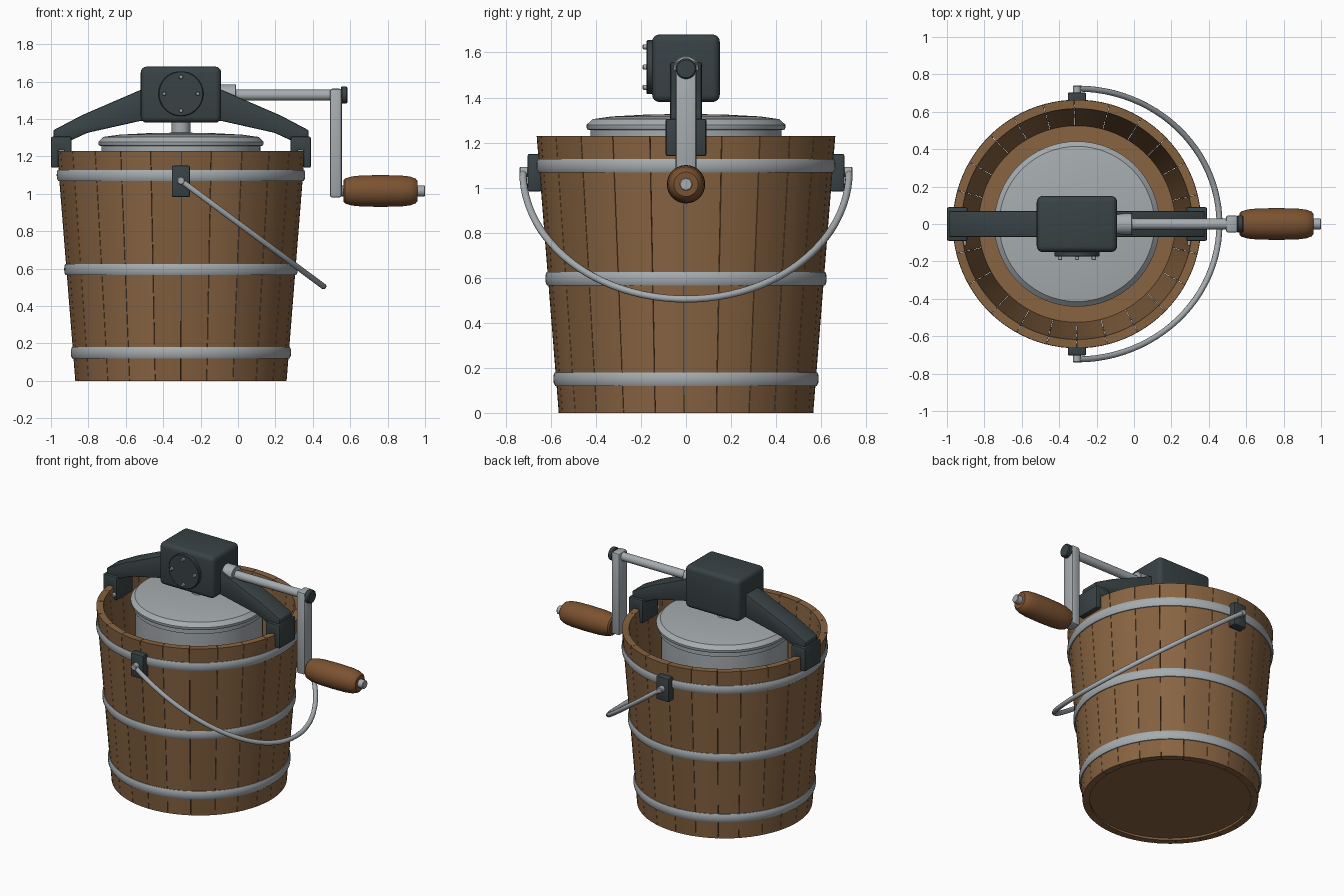
import bpy, bmesh, random
from math import sin, cos, pi, radians
from mathutils import Matrix, Vector

if "Cube" in bpy.data.objects:
    bpy.data.objects.remove(bpy.data.objects["Cube"])

random.seed(4)
CX = -0.305                      # bucket axis


def material(name, r, g, b):
    m = bpy.data.materials.new(name)
    m.diffuse_color = (r, g, b, 1)
    m.use_nodes = True
    m.node_tree.nodes["Principled BSDF"].inputs["Base Color"].default_value = m.diffuse_color
    return m


WOOD = material("wood", 0.25, 0.13, 0.055)
WOOD2 = material("wood_dark", 0.225, 0.115, 0.048)
GRIP = material("grip_wood", 0.20, 0.085, 0.03)
IRON = material("cast_iron", 0.04, 0.055, 0.06)
STEEL = material("steel", 0.38, 0.41, 0.43)


def finish(name, bm, mat, bevel=0, seg=3, smooth=35):
    bmesh.ops.recalc_face_normals(bm, faces=bm.faces[:])
    if bevel:
        bmesh.ops.bevel(bm, geom=bm.edges[:], offset=bevel, segments=seg,
                        profile=0.5, affect='EDGES')
    me = bpy.data.meshes.new(name)
    bm.to_mesh(me)
    bm.free()
    me.materials.append(mat)
    ob = bpy.data.objects.new(name, me)
    bpy.context.collection.objects.link(ob)
    bpy.ops.object.select_all(action='DESELECT')
    ob.select_set(True)
    bpy.context.view_layer.objects.active = ob
    bpy.ops.object.shade_smooth_by_angle(angle=radians(smooth))
    return ob


def box(name, x, y, z, mat, bevel=0.008, seg=2):
    bm = bmesh.new()
    bmesh.ops.create_cube(bm, size=1)
    for v in bm.verts:
        v.co = [lo + (hi - lo) * (c + 0.5) for c, (lo, hi) in zip(v.co, (x, y, z))]
    return finish(name, bm, mat, bevel, seg)


def lathe(name, profile, mat, origin=(CX, 0, 0), axis=(0, 0, 1), n=64, closed=False):
    """Revolve (radius, height) points; an open profile gets capped."""
    bm = bmesh.new()
    rot = Vector((0, 0, 1)).rotation_difference(Vector(axis)).to_matrix().to_4x4()
    M = Matrix.Translation(origin) @ rot
    rings = [[bm.verts.new(M @ Vector((r * cos(2 * pi * i / n), r * sin(2 * pi * i / n), h)))
              for i in range(n)] for r, h in profile]
    pairs = list(zip(rings, rings[1:]))
    if closed:
        pairs.append((rings[-1], rings[0]))
    else:
        bm.faces.new(rings[0])
        bm.faces.new(rings[-1])
    for a, b in pairs:
        for i in range(n):
            j = (i + 1) % n
            bm.faces.new((a[i], a[j], b[j], b[i]))
    return finish(name, bm, mat)


def rod(name, r, length, origin, axis, mat, chamfer=0.004, n=24):
    return lathe(name, [(r - chamfer, 0), (r, chamfer), (r, length - chamfer),
                        (r - chamfer, length)], mat, origin, axis, n)


def prism(name, pts, y, mat, bevel=0.008):
    bm = bmesh.new()
    f = bm.faces.new([bm.verts.new((px, -y, pz)) for px, pz in pts])
    ext = bmesh.ops.extrude_face_region(bm, geom=[f])
    for v in ext["geom"]:
        if isinstance(v, bmesh.types.BMVert):
            v.co.y = y
    return finish(name, bm, mat, bevel, 2)


# --- bucket: tapered staves, floor, hoops
H, WALL, N, SEG = 1.23, 0.046, 24, 4


def wall_r(z):
    return 0.565 + 0.098 * z / H


cuts = [2 * pi * i / N + random.uniform(-0.025, 0.025) for i in range(N)]
cuts[18] = 1.5 * pi                       # a seam on the front centre line
cuts.append(cuts[0] + 2 * pi)
for k in range(N):
    bm = bmesh.new()
    a0, a1 = cuts[k] + 0.002, cuts[k + 1] - 0.002
    sections = []
    for s in range(SEG + 1):
        a = a0 + (a1 - a0) * s / SEG
        sections.append([bm.verts.new((CX + r * cos(a), r * sin(a), z)) for r, z in (
            (wall_r(0), 0), (wall_r(H), H), (wall_r(H) - WALL, H), (wall_r(0) - WALL, 0))])
    for a, b in zip(sections, sections[1:]):
        for i in range(4):
            bm.faces.new((a[i], a[(i + 1) % 4], b[(i + 1) % 4], b[i]))
    bm.faces.new(sections[0])
    bm.faces.new(sections[-1])
    finish(f"stave_{k + 1}", bm, random.choice((WOOD, WOOD, WOOD2)))

lathe("bucket_floor", [(0.525, 0.015), (0.529, 0.08)], WOOD)

for name, z in (("bottom_hoop", 0.15), ("middle_hoop", 0.595), ("top_hoop", 1.098)):
    r, h = wall_r(z), 0.03
    lathe(name, [(r - 0.008, z - h), (r + 0.004, z - h), (r + 0.010, z - h * 0.6),
                 (r + 0.012, z), (r + 0.011, z + h * 0.6), (r + 0.006, z + h),
                 (r - 0.004, z + h)], STEEL, n=96, closed=True)

# --- inner canister, lid and drive stem
lathe("canister", [(0.405, 0.08), (0.41, 0.10), (0.41, 1.24)], STEEL)
lathe("canister_lid", [(0.425, 1.225), (0.425, 1.255), (0.438, 1.258), (0.442, 1.268),
                       (0.442, 1.278), (0.415, 1.304), (0.33, 1.316), (0.18, 1.324),
                       (0.03, 1.327)], STEEL)
rod("drive_stem", 0.05, 0.10, (CX, 0, 1.31), (0, 0, 1), STEEL)

# --- gearbox with round cover and screws
box("gearbox", (-0.52, -0.09), (-0.15, 0.15), (1.38, 1.68), IRON, 0.032, 4)
rod("gearbox_cover", 0.12, 0.035, (CX, -0.14, 1.535), (0, -1, 0), IRON, n=48)
for k in range(4):
    a = k * pi / 2
    rod(f"cover_screw_{k + 1}", 0.011, 0.025,
        (CX + 0.09 * cos(a), -0.167, 1.535 + 0.09 * sin(a)), (0, -1, 0), STEEL, 0.003, 12)

# --- bridge arms and rim clamps, left and right
for side, s in (("left", -1), ("right", 1)):
    prism(side + "_bridge_arm", [(CX + s * x, z) for x, z in (
        (0.16, 1.56), (0.215, 1.556), (0.53, 1.42), (0.682, 1.34), (0.682, 1.28),
        (0.60, 1.28), (0.50, 1.326), (0.215, 1.39), (0.16, 1.39))], 0.07, IRON)
    prism(side + "_rim_clamp", [(CX + s * x, z) for x, z in (
        (0.585, 1.305), (0.695, 1.305), (0.695, 1.14), (0.655, 1.14), (0.655, 1.232),
        (0.622, 1.232), (0.622, 1.14), (0.585, 1.14))], 0.09, IRON)
    rod(side + "_clamp_bolt", 0.015, 0.035, (CX + s * 0.605, -0.082, 1.18),
        (0, -1, 0), STEEL, 0.003, 16)

# --- crank
CZ, HZ = 1.528, 1.015
rod("crank_bushing", 0.057, 0.10, (-0.11, 0, CZ), (1, 0, 0), STEEL, n=32)
rod("crank_shaft", 0.029, 0.66, (-0.10, 0, CZ), (1, 0, 0), STEEL)
box("crank_arm", (0.492, 0.555), (-0.046, 0.046), (0.98, 1.562), STEEL, 0.012)
rod("crank_nut", 0.046, 0.035, (0.55, 0, CZ), (1, 0, 0), IRON, 0.006)
rod("handle_pin", 0.029, 0.46, (0.54, 0, HZ), (1, 0, 0), STEEL)
lathe("handle_grip", [(0.055, 0.563), (0.067, 0.572), (0.078, 0.61), (0.083, 0.66),
                      (0.085, 0.76), (0.083, 0.87), (0.077, 0.92), (0.066, 0.95),
                      (0.054, 0.96)], GRIP, (0, 0, HZ), (1, 0, 0), 40)

# --- bail handle and its ears, front and back
for side, s in (("front", -1), ("back", 1)):
    ys = sorted((s * 0.64, s * 0.703))
    box(side + "_bail_ear", (CX - 0.049, CX + 0.049), ys, (0.983, 1.15), IRON)
    rod(side + "_bail_pivot", 0.022, 0.05, (CX, s * 0.69, 1.07), (0, s, 0), STEEL, 0.005)

wire = bpy.data.curves.new("bail_wire", 'CURVE')
wire.dimensions = '3D'
wire.bevel_depth = 0.016
wire.bevel_resolution = 3
wire.use_fill_caps = True
spline = wire.splines.new('POLY')
COUNT = 49
spline.points.add(COUNT - 1)
for i, p in enumerate(spline.points):
    a = pi * i / (COUNT - 1)
    p.co = (CX + 0.762 * sin(a), -0.724 * cos(a), 1.07 - 0.565 * sin(a), 1)
spline.use_smooth = True
wire.materials.append(STEEL)
bpy.context.collection.objects.link(bpy.data.objects.new("bail_wire", wire))
